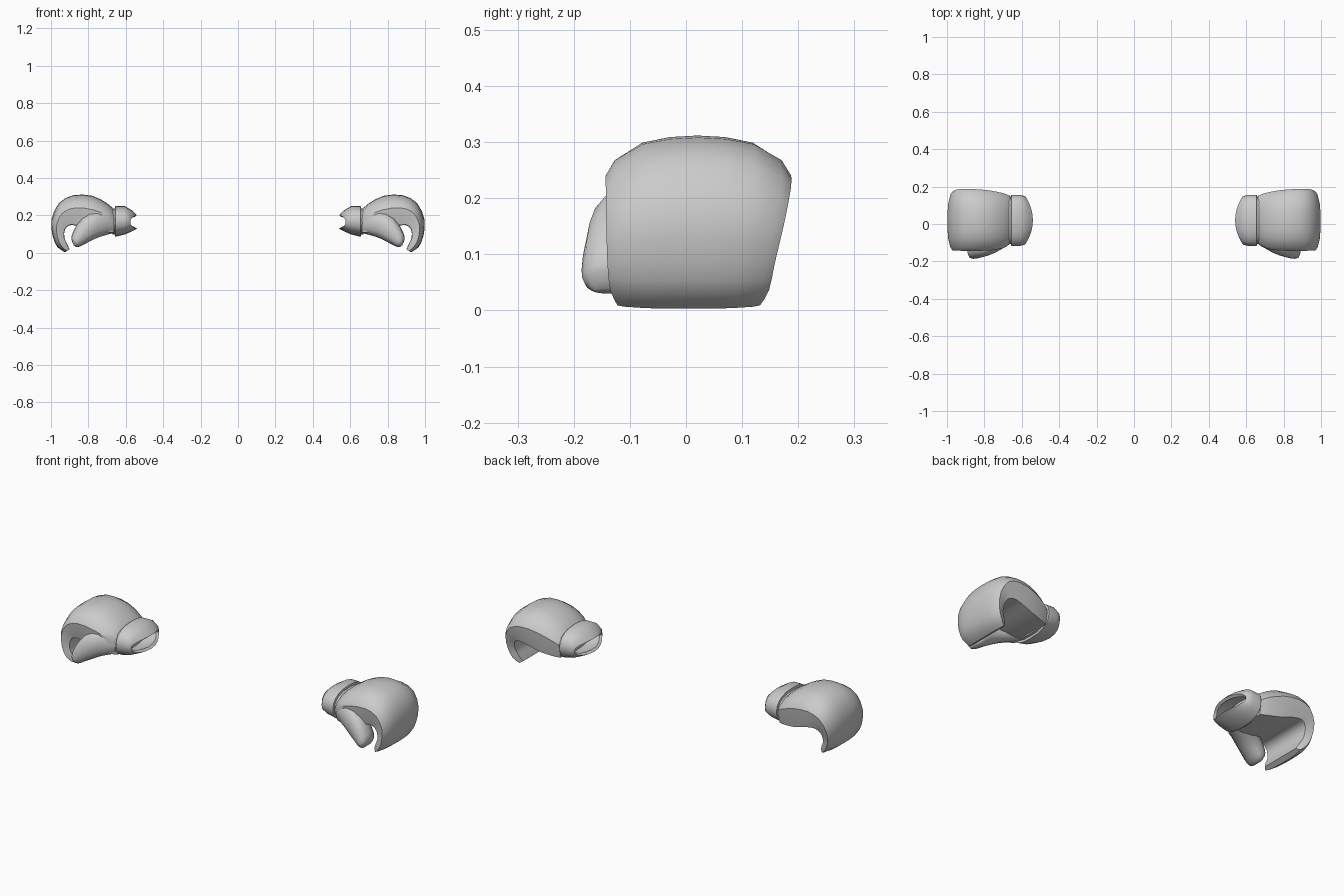
import bpy, bmesh
from math import sin, cos, pi
from mathutils import Vector

if "Cube" in bpy.data.objects:
    bpy.data.objects.remove(bpy.data.objects["Cube"])


def catmull(rows, n):
    """Smoothly resample a list of equal-length rows, n steps per span."""
    out = []
    vs = [Vector(r) for r in rows]
    for i in range(len(vs) - 1):
        a, b, c, d = vs[max(i - 1, 0)], vs[i], vs[i + 1], vs[min(i + 2, len(vs) - 1)]
        for k in range(n):
            t = k / n
            out.append(0.5 * (2 * b + (c - a) * t + (2 * a - 5 * b + 4 * c - d) * t * t
                              + (3 * b - a - 3 * c + d) * t ** 3))
    return out + [vs[-1]]


def superellipse(n, p):
    pts = []
    for i in range(n):
        c, s = cos(2 * pi * i / n), sin(2 * pi * i / n)
        u = abs(c) ** (2 / p) * (1 if c > 0 else -1)
        v = abs(s) ** (2 / p) * (1 if s > 0 else -1)
        pts.append((u, 0.5 + 0.5 * v))
    return pts


def loft(name, stations, section, angle, caps=(True, True)):
    """Station: outer x,z, inner x,z, y min, y max, end bend. Section: (across y, inner-to-outer)."""
    bm = bmesh.new()
    rings = []
    for ox, oz, ix, iz, y0, y1, bend in stations:
        rings.append([bm.verts.new((ix + (ox - ix) * s + bend * u * u,
                                    (y0 + y1) / 2 + u * (y1 - y0) / 2,
                                    iz + (oz - iz) * s)) for u, s in section])
    n = len(section)
    for a, b in zip(rings, rings[1:]):
        for i in range(n):
            bm.faces.new((a[i], a[(i + 1) % n], b[(i + 1) % n], b[i]))
    if caps[0]:
        bm.faces.new(rings[0])
    if caps[1]:
        bm.faces.new(rings[-1])
    bmesh.ops.recalc_face_normals(bm, faces=bm.faces)
    me = bpy.data.meshes.new(name)
    bm.to_mesh(me)
    bm.free()
    ob = bpy.data.objects.new(name, me)
    bpy.context.collection.objects.link(ob)
    # the left glove is the mirror image of the right one
    mod = ob.modifiers.new("Mirror", 'MIRROR')
    mod.use_mirror_merge = False
    bpy.ops.object.select_all(action='DESELECT')
    ob.select_set(True)
    bpy.context.view_layer.objects.active = ob
    bpy.ops.object.shade_smooth_by_angle(angle=angle)
    return ob


# padded hand shell curling over into the fingertips
hand = [(.662, .230, .662, .105, -.105, .150, 0),
        (.700, .265, .700, .108, -.130, .165, 0),
        (.780, .305, .770, .118, -.142, .180, 0),
        (.880, .308, .840, .140, -.143, .187, 0),
        (.958, .265, .895, .148, -.143, .187, 0),
        (.998, .175, .925, .125, -.142, .175, 0),
        (.990, .085, .928, .080, -.140, .158, 0),
        (.965, .030, .912, .045, -.135, .148, 0),
        (.925, .003, .900, .018, -.122, .132, 0)]
shell_section = [(1, .60), (.9, .76), (.6, .93), (.3, .985), (0, 1), (-.3, .985), (-.6, .93),
                 (-.9, .76), (-1, .60), (-.96, .3), (-.90, .02), (-.45, 0),
                 (0, 0), (.45, 0), (.90, .02), (.96, .3)]
loft("hand_padding", catmull(hand, 2), shell_section, 0.6)

# thumb pad along the front side
thumb = [(.668, .215, .668, .105, -.110, -.02, 0),
         (.750, .228, .740, .085, -.155, -.04, 0),
         (.835, .185, .790, .062, -.178, -.06, 0),
         (.885, .105, .828, .042, -.186, -.07, 0),
         (.890, .070, .850, .032, -.182, -.08, 0),
         (.878, .040, .866, .030, -.165, -.10, 0)]
loft("thumb", catmull(thumb, 2), superellipse(12, 2.4), 0.9)

# recessed seam ring between hand and cuff
seam = [(.645, .237, .645, .098, -.106, .146, 0),
        (.672, .237, .672, .098, -.106, .146, 0)]
loft("wrist_seam", seam, superellipse(20, 2.4), 0.6)

# hollow cuff: outer wall, curved rim, then inner lining and floor
cuff = [(.658, .238, .658, .097, -.106, .146, 0),
        (.656, .250, .656, .086, -.118, .156, 0),
        (.605, .250, .605, .098, -.117, .156, .004),
        (.565, .226, .565, .116, -.110, .149, .018),
        (.540, .202, .540, .128, -.100, .140, .036),
        (.552, .192, .552, .138, -.090, .130, .034),
        (.600, .220, .600, .118, -.095, .135, .010),
        (.645, .225, .645, .110, -.098, .138, 0)]
loft("cuff", cuff, superellipse(20, 2.4), 0.75, caps=(False, True))
